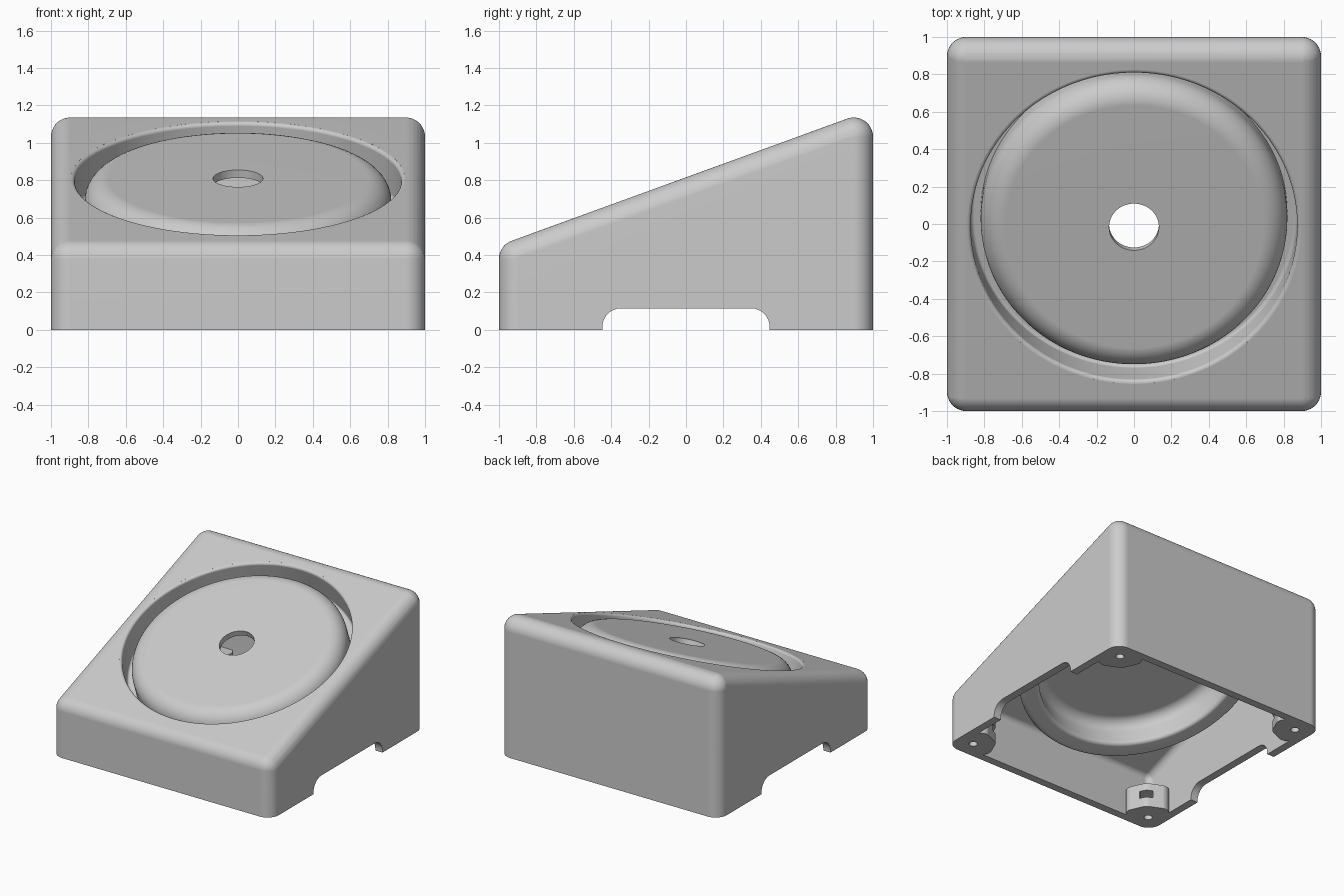
import bpy, bmesh, math
from mathutils import Vector, Matrix

if "Cube" in bpy.data.objects:
    bpy.data.objects.remove(bpy.data.objects["Cube"])

TILT = math.radians(20)
TOP_Z = 0.815           # height of the sloped top above the centre
RIM_R = 0.893           # radius of the round opening
DISH = Matrix.Translation((0, -0.016, 0.809)) @ Matrix.Rotation(TILT, 4, 'X')

grey = bpy.data.materials.new("light grey plastic")
grey.use_nodes = True
grey.diffuse_color = (0.6, 0.6, 0.6, 1)
grey.node_tree.nodes["Principled BSDF"].inputs["Base Color"].default_value = (0.6, 0.6, 0.6, 1)


def finish(bm, name):
    bmesh.ops.recalc_face_normals(bm, faces=bm.faces)
    mesh = bpy.data.meshes.new(name)
    bm.to_mesh(mesh)
    bm.free()
    mesh.materials.append(grey)
    obj = bpy.data.objects.new(name, mesh)
    bpy.context.collection.objects.link(obj)
    return obj


def hull(points, name):
    """Convex solid around points, with flat areas merged."""
    bm = bmesh.new()
    for p in points:
        bm.verts.new(p)
    res = bmesh.ops.convex_hull(bm, input=bm.verts)
    junk = {v for v in res["geom_interior"] if isinstance(v, bmesh.types.BMVert)}
    bmesh.ops.delete(bm, geom=list(junk), context='VERTS')
    bmesh.ops.dissolve_limit(bm, angle_limit=0.01, verts=bm.verts, edges=bm.edges)
    return finish(bm, name)


def ring(x, y, z, r, n=36):
    return [Vector((x + r * math.cos(math.tau * i / n),
                    y + r * math.sin(math.tau * i / n), z)) for i in range(n)]


def wedge(half, r, drop, floor, name):
    """Sloped block with every edge but the bottom ones rounded."""
    pts = []
    for sx in (-1, 1):
        for sy in (-1, 1):
            x, y = sx * (half - r), sy * (half - r)
            z = TOP_Z + y * math.tan(TILT) - (r + drop) / math.cos(TILT)
            pts += ring(x, y, floor, r)
            for k in range(9):
                a = math.radians(10 * k)
                pts += ring(x, y, z + r * math.sin(a), r * math.cos(a))
            pts.append(Vector((x, y, z + r)))
    return hull(pts, name)


def prism(circles, z0, z1, name, n=36):
    pts = []
    for x, y, r in circles:
        pts += ring(x, y, z0, r, n) + ring(x, y, z1, r, n)
    return hull(pts, name)


def combine(obj, other, operation):
    other.hide_render = True
    mod = obj.modifiers.new("join", 'BOOLEAN')
    mod.operation, mod.solver, mod.object = operation, 'EXACT', other
    bpy.context.view_layer.objects.active = obj
    bpy.ops.object.modifier_apply(modifier=mod.name)
    bpy.data.objects.remove(other)


def smooth(obj):
    bpy.ops.object.select_all(action='DESELECT')
    obj.select_set(True)
    bpy.context.view_layer.objects.active = obj
    bpy.ops.object.shade_smooth_by_angle(angle=math.radians(30))
    mod = obj.modifiers.new("even shading", 'WEIGHTED_NORMAL')
    mod.keep_sharp = True


def arc(cx, cy, r, a0, a1, n=8):
    return [(cx + r * math.cos(math.radians(a0 + (a1 - a0) * i / n)),
             cy + r * math.sin(math.radians(a0 + (a1 - a0) * i / n))) for i in range(n + 1)]


# Hollow wedge housing
housing = wedge(1.0, 0.103, 0, 0, "housing")
combine(housing, wedge(0.935, 0.05, 0.065, -0.2, "cavity"), 'DIFFERENCE')

# Round opening in the sloped top
opening = prism([(0, 0, RIM_R)], -0.15, 0.4, "opening", 96)
opening.data.transform(DISH)
combine(housing, opening, 'DIFFERENCE')

# Corner screw bosses with a screw hole and a nut slot
for sx in (-1, 1):
    for sy in (-1, 1):
        def inset(a, b, r):
            return (sx * (1 - a), sy * (1 - b), r)
        boss = prism([inset(0.11, 0.11, 0.06), inset(0.25, 0.12, 0.07),
                      inset(0.12, 0.25, 0.07), inset(0.21, 0.21, 0.07)], 0, 0.2, "screw_boss")
        combine(housing, boss, 'UNION')
        hole = prism([inset(0.14, 0.14, 0.032)], -0.1, 0.17, "screw_hole")
        combine(housing, hole, 'DIFFERENCE')
        slot = prism([inset(0.14, 0.14, 0.05), inset(0.36, 0.36, 0.05)], 0.08, 0.14, "nut_slot")
        combine(housing, slot, 'DIFFERENCE')

# Rounded cable passage through both sides
passage = []
for x in (-1.2, 1.2):
    passage += [Vector((x, y, z)) for y, z in
                arc(0.347, 0.015, 0.1, 0, 90) + arc(-0.347, 0.015, 0.1, 90, 180)
                + [(-0.447, -0.2), (0.447, -0.2)]]
combine(housing, hull(passage, "passage"), 'DIFFERENCE')
smooth(housing)

# Dish: rim lip, deep groove, raised round-edged disc with a centre hole
profile = (arc(RIM_R, -0.02, 0.02, 90, 180, 5)
           + arc(0.853, -0.195, 0.02, 0, -90, 5)
           + [(0.82, -0.215)]
           + arc(0.69, -0.13, 0.13, 0, 90, 10)
           + [(0.133, 0), (0.133, -0.045)]
           + arc(0.69, -0.13, 0.085, 90, 0, 10)
           + arc(0.805, -0.23, 0.03, 180, 270, 5)
           + arc(0.885, -0.22, 0.04, 270, 360, 5)
           + [(0.925, -0.04), (RIM_R, -0.035)])
bm = bmesh.new()
loop = [bm.verts.new((r, 0, h)) for r, h in profile]
edges = [bm.edges.new((loop[i - 1], loop[i])) for i in range(len(loop))]
bmesh.ops.spin(bm, geom=loop + edges, axis=(0, 0, 1), cent=(0, 0, 0),
               angle=math.tau, steps=96, use_duplicate=False)
bmesh.ops.remove_doubles(bm, verts=bm.verts, dist=0.0001)
dish = finish(bm, "dish")
dish.data.transform(DISH)
smooth(dish)
